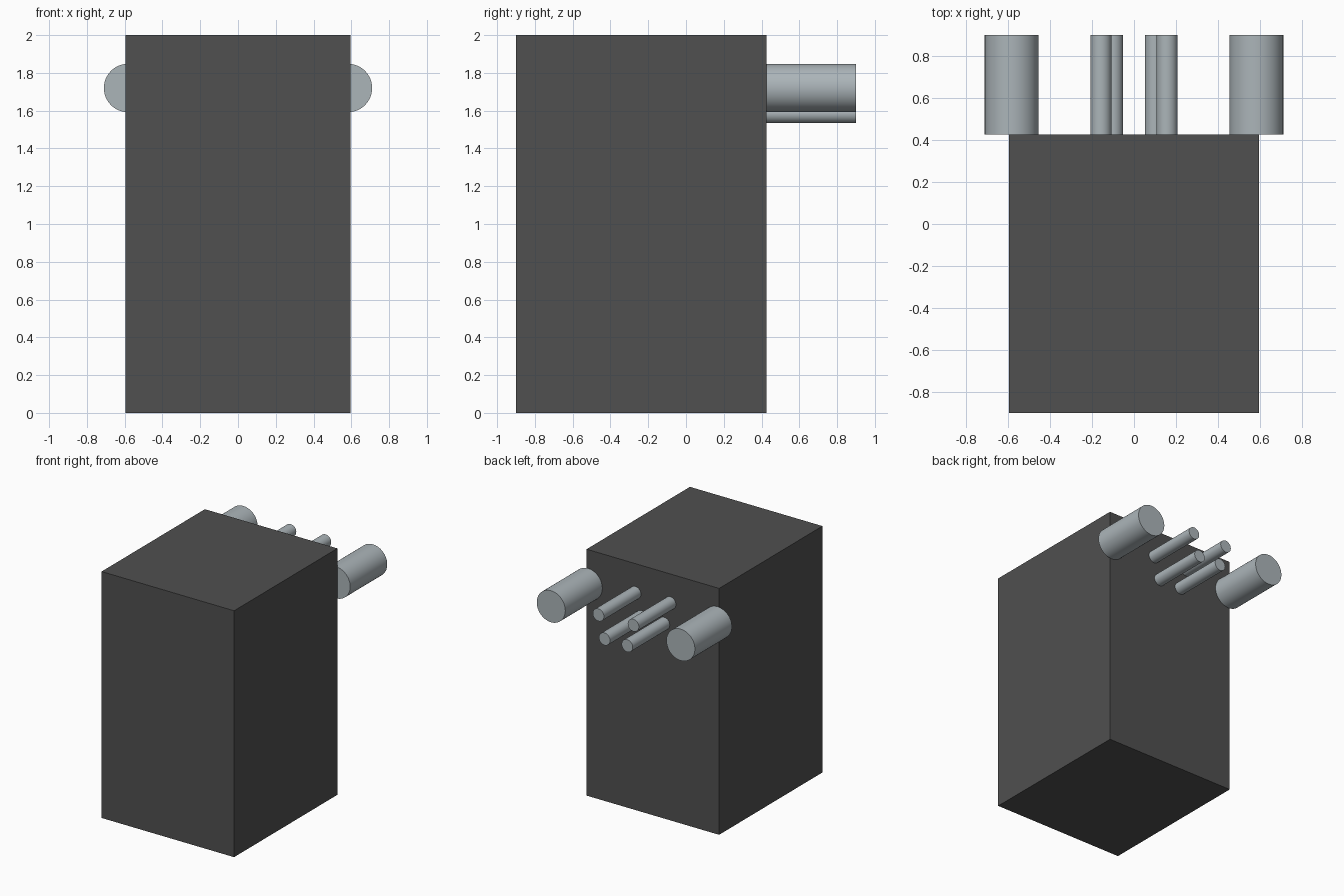
import bpy
import math

cube = bpy.data.objects.get("Cube")
if cube:
    bpy.data.objects.remove(cube, do_unlink=True)


def material(name, rgb):
    mat = bpy.data.materials.new(name)
    mat.use_nodes = True
    mat.diffuse_color = (*rgb, 1)
    mat.node_tree.nodes["Principled BSDF"].inputs["Base Color"].default_value = (*rgb, 1)
    return mat


dark_grey = material("dark grey", (0.08, 0.08, 0.08))
steel_grey = material("steel grey", (0.41, 0.46, 0.485))

BACK, END = 0.425, 0.9  # back face of the body and far end of the pins


def rod(name, x, z, radius):
    """Round pin standing out of the back face."""
    bpy.ops.mesh.primitive_cylinder_add(
        vertices=64, radius=radius, depth=END - BACK,
        location=(x, (BACK + END) / 2, z), rotation=(math.pi / 2, 0, 0))
    obj = bpy.context.object
    obj.name = name
    obj.data.materials.append(steel_grey)
    bpy.ops.object.shade_smooth_by_angle(angle=math.radians(30))


# Body block
bpy.ops.mesh.primitive_cube_add(size=1, location=(0, (BACK - 0.9) / 2, 1))
body = bpy.context.object
body.name = "body"
body.scale = (1.19, BACK + 0.9, 2)
bpy.ops.object.transform_apply(location=False, rotation=False, scale=True)
body.data.materials.append(dark_grey)

# Mirrored pins: one thick and two thin on each side
for side, sign in (("left", 1), ("right", -1)):
    rod(f"{side}_thick_pin", sign * 0.582, 1.72, 0.128)
    rod(f"{side}_upper_thin_pin", sign * 0.157, 1.765, 0.05)
    rod(f"{side}_lower_thin_pin", sign * 0.102, 1.584, 0.05)
